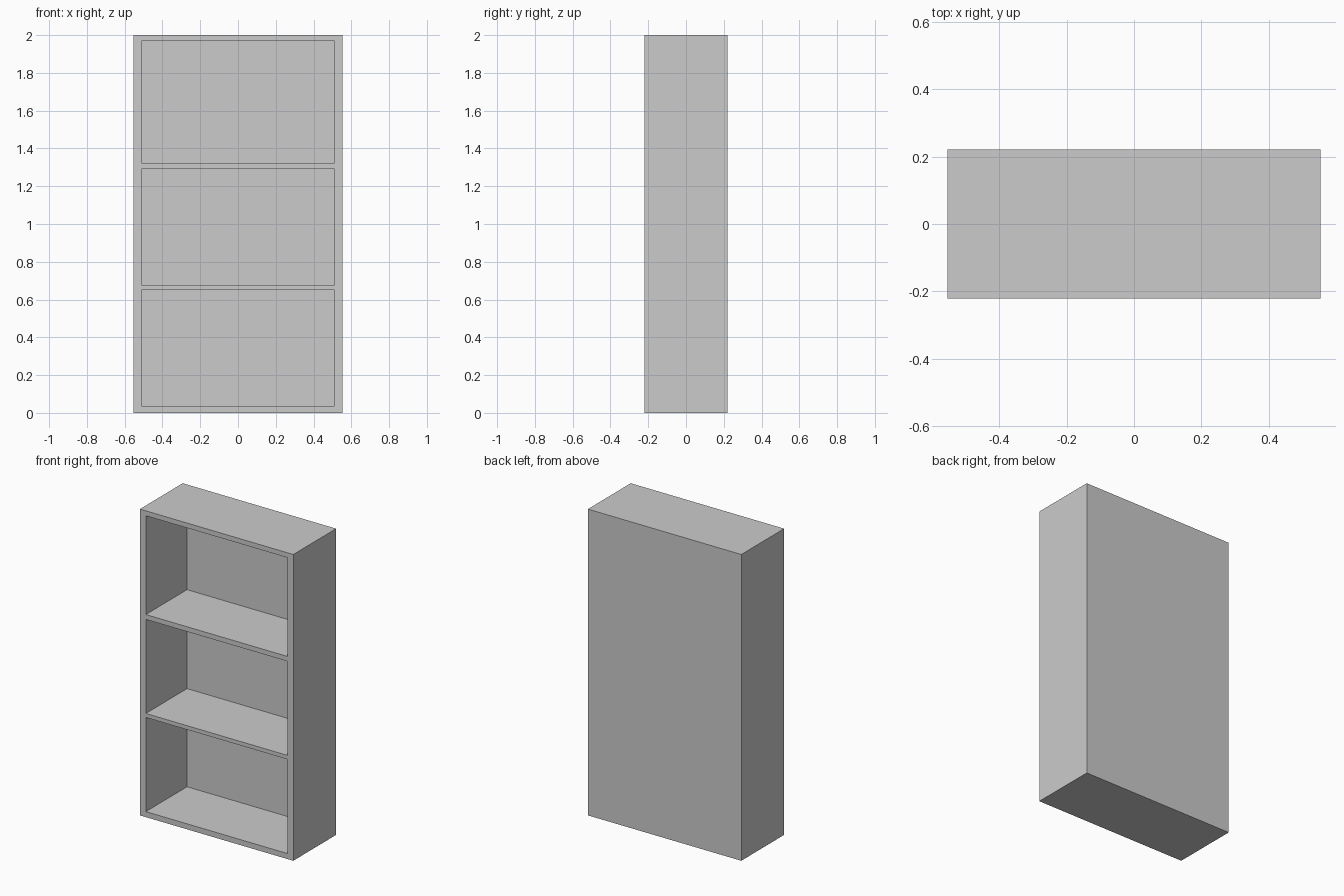
import bpy

# Remove the default object
cube = bpy.data.objects.get("Cube")
if cube:
    bpy.data.objects.remove(cube, do_unlink=True)

# Single grey finish
GREY = (0.6, 0.6, 0.6, 1.0)
finish = bpy.data.materials.new("grey_finish")
finish.use_nodes = True
finish.diffuse_color = GREY
finish.node_tree.nodes["Principled BSDF"].inputs["Base Color"].default_value = GREY

# Overall half sizes, inner half width and front face of the back panel
HALF_W, HALF_D, HEIGHT = 0.554, 0.221, 2.0
INNER_W, BACK_Y = 0.511, 0.204


def board(name, x, y, z):
    """Add a box spanning the given (low, high) ranges."""
    spans = (x, y, z)
    bpy.ops.mesh.primitive_cube_add(size=1, location=[(a + b) / 2 for a, b in spans])
    ob = bpy.context.object
    ob.name = name
    ob.scale = [b - a for a, b in spans]
    bpy.ops.object.transform_apply(location=False, rotation=False, scale=True)
    ob.data.materials.append(finish)
    return ob


# Back panel and the two sides
board("back_panel", (-HALF_W, HALF_W), (BACK_Y, HALF_D), (0, HEIGHT))
board("left_side", (INNER_W, HALF_W), (-HALF_D, BACK_Y), (0, HEIGHT))
board("right_side", (-HALF_W, -INNER_W), (-HALF_D, BACK_Y), (0, HEIGHT))

# Horizontal boards between the sides
for name, z in {
    "bottom_board": (0, 0.036),
    "lower_shelf": (0.651, 0.677),
    "upper_shelf": (1.291, 1.323),
    "top_board": (1.968, HEIGHT),
}.items():
    board(name, (-INNER_W, INNER_W), (-HALF_D, BACK_Y), z)
